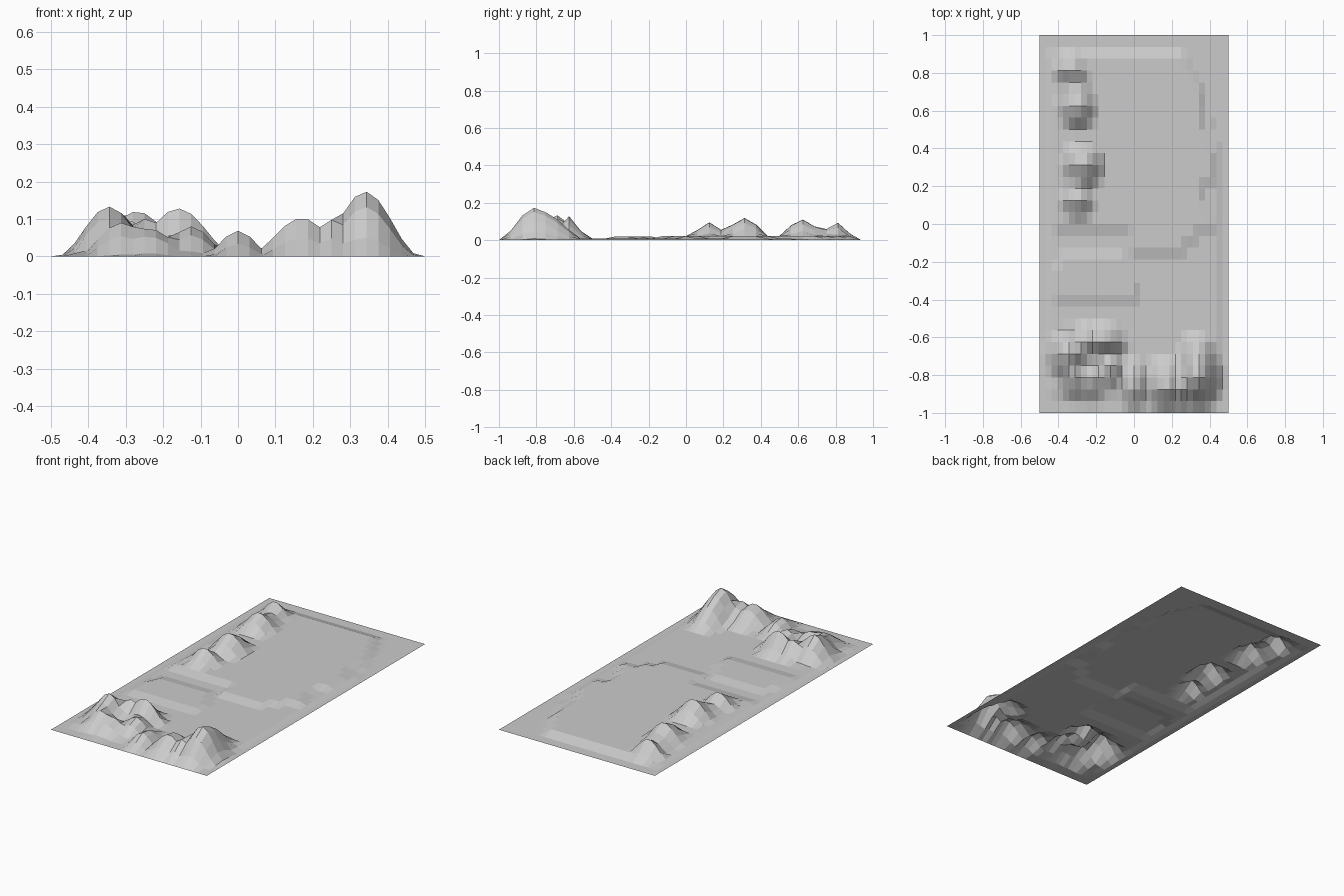
import bpy
import bmesh
import math

N = 32  # cells per side, stretched to 1 x 2

# Peaks: x, y, height, x radius, y radius to the south, y radius to the north
PEAKS = [
    # front ridge
    (0.00, -0.86, 0.070, 0.10, 0.15, 0.20), (0.17, -0.86, 0.105, 0.15, 0.15, 0.20),
    (0.25, -0.86, 0.100, 0.10, 0.15, 0.20), (0.34, -0.81, 0.173, 0.15, 0.20, 0.25),
    (0.34, -0.72, 0.120, 0.13, 0.16, 0.18),
    # crater rim
    (-0.345, -0.69, 0.133, 0.14, 0.19, 0.16), (-0.25, -0.625, 0.10, 0.12, 0.13, 0.11),
    (-0.16, -0.625, 0.128, 0.16, 0.12, 0.11), (-0.125, -0.75, 0.08, 0.11, 0.17, 0.13),
    (-0.24, -0.82, 0.075, 0.14, 0.15, 0.13), (-0.31, -0.81, 0.09, 0.13, 0.15, 0.13),
    # long back-left ridge
    (-0.30, 0.125, 0.097, 0.14, 0.14, 0.14), (-0.27, 0.3125, 0.12, 0.16, 0.17, 0.17),
    (-0.30, 0.625, 0.112, 0.15, 0.18, 0.16), (-0.33, 0.8125, 0.096, 0.13, 0.11, 0.11),
    (-0.31, 0.72, 0.070, 0.13, 0.12, 0.12),
]

# Low plateaus: height and outline
PLATEAUS = [
    (0.008, [(-.46, -.92), (.46, -.92), (.46, .4), (.3, .9), (-.46, .9)]),
    (0.022, [(-.42, 0), (0, 0), (0, -.14), (.28, -.14), (.28, -.08), (.42, -.04),
             (.42, .05), (.35, .1), (.35, .2), (.42, .25), (.42, .4), (.35, .55),
             (.36, .7), (.25, .9), (-.4, .9)]),
    (0.020, [(-.42, -.42), (.01, -.42), (.01, -.3), (-.04, -.17), (-.4, -.17)]),
]


def inside(x, y, poly):
    hit = False
    for (ax, ay), (bx, by) in zip(poly, poly[1:] + poly[:1]):
        if (ay > y) != (by > y) and x < ax + (y - ay) * (bx - ax) / (by - ay):
            hit = not hit
    return hit


def height(x, y):
    z = max([h for h, poly in PLATEAUS if inside(x, y, poly)], default=0)
    for px, py, h, rx, rs, rn in PEAKS:
        d = min(1, math.hypot((x - px) / rx, (y - py) / (rs if y < py else rn)))
        z = max(z, h * (0.5 + 0.5 * math.cos(math.pi * d)))
    return z


# Terrain sheet with its border held at ground level
bm = bmesh.new()
bmesh.ops.create_grid(bm, x_segments=N, y_segments=N, size=1)
for v in bm.verts:
    edge = max(abs(v.co.x), abs(v.co.y)) > 0.99
    v.co.x *= 0.5
    v.co.z = 0 if edge else height(v.co.x, v.co.y)
bm.normal_update()
mesh = bpy.data.meshes.new("terrain")
bm.to_mesh(mesh)
bm.free()
bpy.context.collection.objects.link(bpy.data.objects.new("terrain", mesh))
